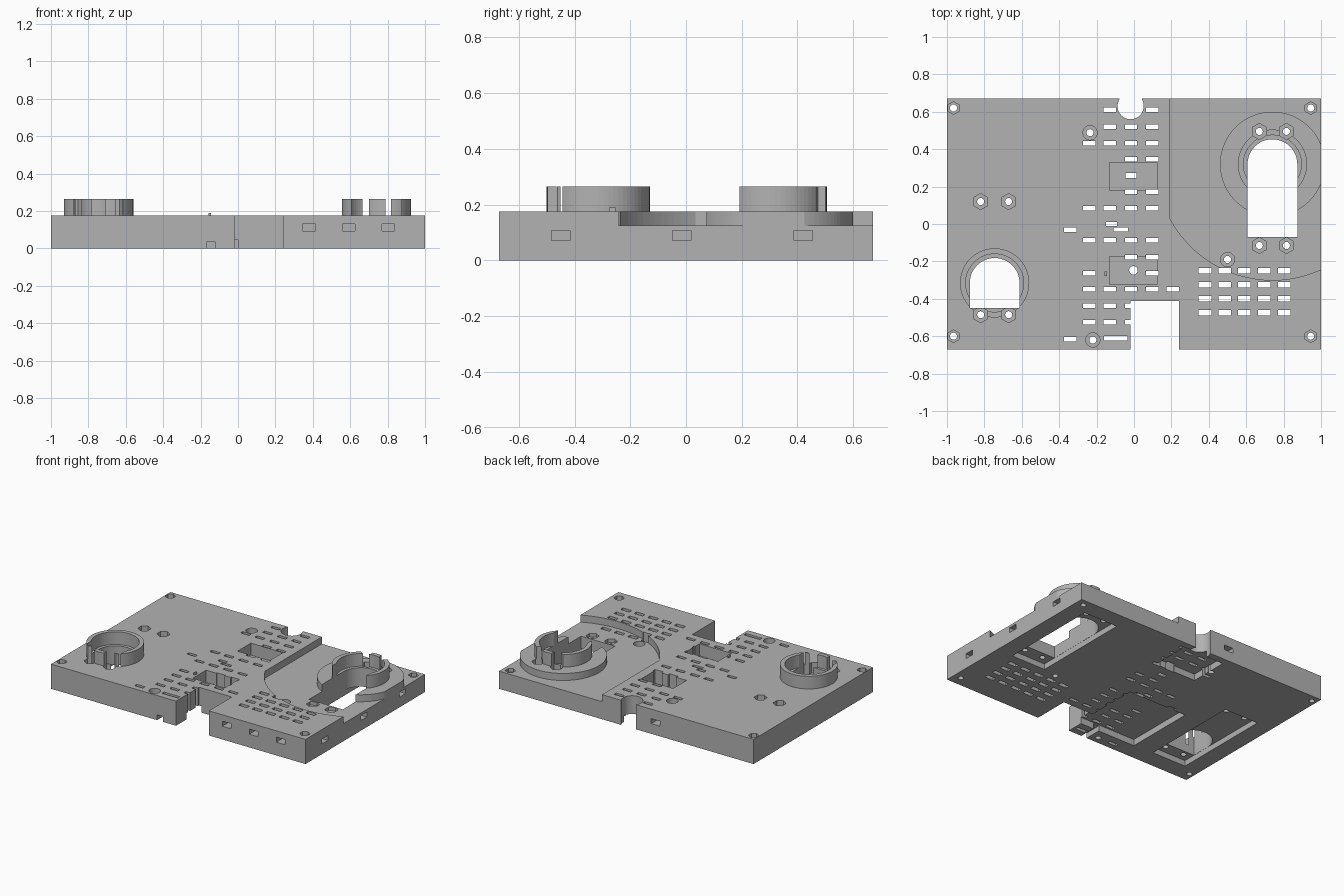
import bpy, bmesh, math
from mathutils import Matrix

if "Cube" in bpy.data.objects:
    bpy.data.objects.remove(bpy.data.objects["Cube"], do_unlink=True)

grey = bpy.data.materials.new("plain grey")
grey.use_nodes = True
grey.diffuse_color = (0.45, 0.45, 0.45, 1)
grey.node_tree.nodes["Principled BSDF"].inputs["Base Color"].default_value = (0.45, 0.45, 0.45, 1)


def box(bm, x0, x1, y0, y1, z0, z1):
    m = Matrix.Translation(((x0 + x1) / 2, (y0 + y1) / 2, (z0 + z1) / 2))
    bmesh.ops.create_cube(bm, size=1, matrix=m @ Matrix.Diagonal((x1 - x0, y1 - y0, z1 - z0, 1)))


def prism(bm, points, z0, z1):
    face = bm.faces.new([bm.verts.new((x, y, z0)) for x, y in points])
    new = bmesh.ops.extrude_face_region(bm, geom=[face])["geom"]
    for v in new:
        if isinstance(v, bmesh.types.BMVert):
            v.co.z = z1
    bmesh.ops.recalc_face_normals(bm, faces=bm.faces)


def cyl(bm, x, y, r, z0, z1, n=64):
    # first corner points along y
    turn = [math.pi / 2 + 2 * math.pi * i / n for i in range(n)]
    prism(bm, [(x + r * math.cos(a), y + r * math.sin(a)) for a in turn], z0, z1)


def make(name, build):
    bm = bmesh.new()
    build(bm)
    mesh = bpy.data.meshes.new(name)
    bm.to_mesh(mesh)
    bm.free()
    mesh.materials.append(grey)
    ob = bpy.data.objects.new(name, mesh)
    bpy.context.collection.objects.link(ob)
    return ob


def combine(target, tool, operation="DIFFERENCE"):
    mod = target.modifiers.new("cut", "BOOLEAN")
    mod.operation, mod.solver, mod.object = operation, "EXACT", tool
    bpy.context.view_layer.objects.active = target
    bpy.ops.object.modifier_apply(modifier=mod.name)
    bpy.data.objects.remove(tool, do_unlink=True)


def cut(target, build):
    combine(target, make("cutter", build))


TOP, RECESS = 0.175, 0.125
LEFT_C, RIGHT_C = (-0.745, -0.315), (0.74, 0.32)   # ring centres
plate = make("plate", lambda bm: box(bm, -1, 1, -0.67, 0.67, 0, TOP))

# stepped-down corner with a round platform left standing
start, end = math.pi + 0.479, 1.5 * math.pi + 0.47
arc = [start + (end - start) * i / 32 for i in range(33)]
outline = [(RIGHT_C[0] + 0.62 * math.cos(a), RIGHT_C[1] + 0.62 * math.sin(a)) for a in arc]
outline += [(1.021, 0.7), (0.19, 0.7)]
recess = make("recess_cutter", lambda bm: prism(bm, outline, RECESS, 0.3))
cut(recess, lambda bm: cyl(bm, *RIGHT_C, 0.28, 0.1, 0.35, 96))
combine(plate, recess)

# raised collars
for centre in (LEFT_C, RIGHT_C):
    collar = make("collar", lambda bm: cyl(bm, *centre, 0.185, 0.15, 0.265))
    cut(collar, lambda bm: cyl(bm, *centre, 0.155, 0.1, 0.3))
    combine(plate, collar, "UNION")


# openings through the collars: round at one end, square at the other
def arch(cx, cy, side, reach):
    pts = [(cx + 0.133, cy + side * reach), (cx - 0.133, cy + side * reach)]
    for i in range(25):
        a = math.pi * (1 - i / 24)
        pts.append((cx + 0.133 * math.cos(a), cy - side * 0.133 * math.sin(a)))
    return pts


cut(plate, lambda bm: prism(bm, arch(*LEFT_C, -1, 0.135), -0.1, 0.4))
cut(plate, lambda bm: prism(bm, arch(*RIGHT_C, -1, 0.39), -0.1, 0.4))

# edge notches
cut(plate, lambda bm: box(bm, -0.018, 0.24, -0.8, -0.412, -0.1, 0.3))
cut(plate, lambda bm: cyl(bm, -0.018, 0.63, 0.07, -0.1, 0.3))
cut(plate, lambda bm: box(bm, -0.078, 0.042, 0.64, 0.8, -0.11, 0.31))


# shallow pockets in the underside and square pockets in the top
def pockets(bm):
    box(bm, -0.879, -0.612, -0.54, 0.18, -0.1, 0.04)
    box(bm, 0.606, 0.874, -0.17, 0.55, -0.1, 0.04)
    box(bm, -0.46, 0.0, -0.55, -0.04, -0.1, 0.045)
    box(bm, -0.22, 0.1, 0.34, 0.62, -0.1, 0.045)
    for y in (-0.248, 0.255):
        box(bm, -0.13, 0.122, y - 0.075, y + 0.075, 0.09, 0.3)


cut(plate, pockets)
cut(plate, lambda bm: box(bm, -0.167, -0.122, -0.8, -0.52, -0.11, 0.038))

# screw holes with hexagonal or round seats
corners = [(x, y) for x in (-0.965, 0.945) for y in (-0.6, 0.62)]
mounts = [(x, y) for x in (-0.82, -0.67) for y in (-0.485, 0.12)]
mounts += [(x, y) for x in (0.67, 0.815) for y in (-0.115, 0.495)]
rounds = [(-0.235, 0.488), (0.5, -0.19), (-0.22, -0.62)]


def seats(bm):
    for p in corners:
        cyl(bm, *p, 0.034, 0.1, 0.35, 6)
    for p in mounts:
        cyl(bm, *p, 0.043, 0.1, 0.35, 6)
    for p in rounds:
        cyl(bm, *p, 0.038, 0.09, 0.35, 32)


def screws(bm):
    for p in corners + mounts + rounds:
        cyl(bm, *p, 0.019, -0.1, 0.36, 16)
    cyl(bm, -0.003, -0.248, 0.023, -0.1, 0.36, 24)


cut(plate, seats)
cut(plate, screws)

# ventilation slots: row height and the columns it uses
A, B, C, D = -0.24, -0.13, -0.016, 0.097
rows = {0.61: (B, D), 0.52: (B, C, D), 0.432: (A, B, C, D), 0.345: (C, D),
        0.172: (C, D), 0.085: (A, B, C, D), -0.087: (A, B, C, D),
        -0.177: (C, D), -0.263: (A, D), -0.35: (A, B, C, D, 0.208),
        -0.437: (A, B, C), -0.525: (A, B, C), -0.03: (-0.34,), -0.617: (-0.34,)}


def vents(bm):
    for y, columns in rows.items():
        for x in columns:
            box(bm, x - 0.033, x + 0.033, y - 0.012, y + 0.012, -0.12, 0.32)
    for x in (0.38, 0.485, 0.59, 0.697, 0.803):
        for y in (-0.25, -0.325, -0.4, -0.475):
            box(bm, x - 0.034, x + 0.034, y - 0.014, y + 0.014, -0.12, 0.32)
    box(bm, -0.109, -0.033, -0.04, -0.018, -0.12, 0.32)
    box(bm, -0.15, -0.09, -0.012, 0.012, -0.12, 0.32)
    box(bm, -0.16, -0.035, -0.624, -0.6, -0.12, 0.32)
    box(bm, -0.045, 0.014, 0.245, 0.272, -0.12, 0.32)


cut(plate, vents)


# blind slots in the outer walls
def wall_slots(bm):
    for x in (0.38, 0.592, 0.804):
        box(bm, x - 0.034, x + 0.034, -0.8, -0.6, 0.094, 0.13)
    for y in (-0.45, -0.015, 0.42):
        box(bm, 0.93, 1.1, y - 0.033, y + 0.033, 0.072, 0.107)
    box(bm, -0.264, -0.196, 0.6, 0.8, 0.072, 0.107)


cut(plate, wall_slots)

# small locating peg
make("peg", lambda bm: box(bm, -0.157, -0.145, -0.277, -0.253, 0.15, 0.19))
